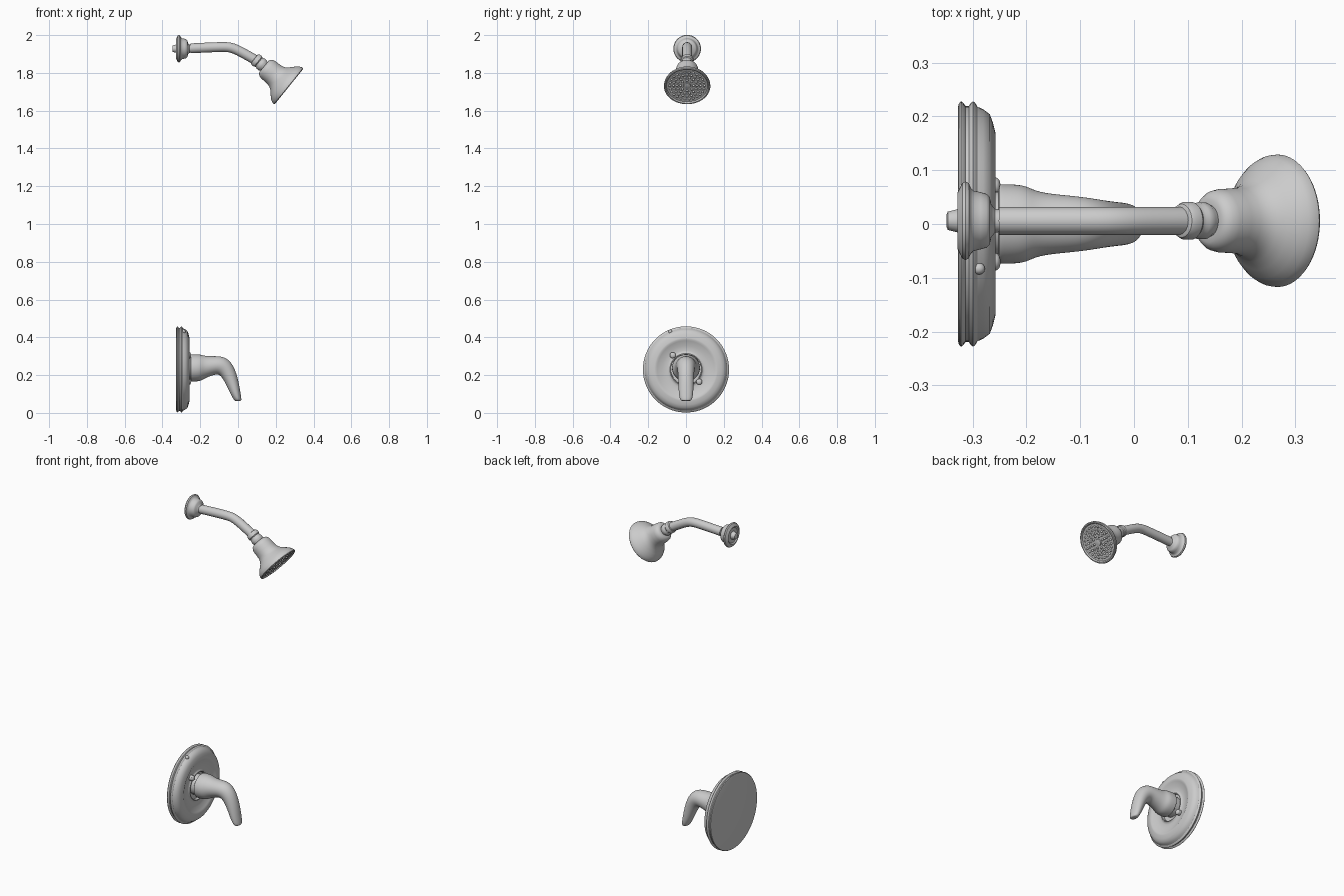
import bpy, bmesh, math
from mathutils import Vector, Matrix

if "Cube" in bpy.data.objects:
    bpy.data.objects.remove(bpy.data.objects["Cube"])

Y = 0.006                                   # shower assembly sits a hair off centre
HEAD = Vector((0.267, Y, 1.73))             # centre of spray face
HEAD_DIR = Vector((0.78, 0, -0.63)).normalized()
VALVE = Vector((0, 0, 0.23))
X = Vector((1, 0, 0))


def finish(name, bm, angle=35):
    bmesh.ops.recalc_face_normals(bm, faces=bm.faces)
    me = bpy.data.meshes.new(name)
    bm.to_mesh(me)
    bm.free()
    ob = bpy.data.objects.new(name, me)
    bpy.context.collection.objects.link(ob)
    bpy.ops.object.select_all(action='DESELECT')
    ob.select_set(True)
    bpy.context.view_layer.objects.active = ob
    bpy.ops.object.shade_smooth_by_angle(angle=math.radians(angle))
    return ob


def frame(origin, axis):
    return Matrix.Translation(origin) @ axis.to_track_quat('Z', 'Y').to_matrix().to_4x4()


def lathe(name, profile, origin, axis, segs=64):
    """Revolve (distance along axis, radius) points; both ends are capped."""
    bm = bmesh.new()
    rings = [[bm.verts.new((r * math.cos(2 * math.pi * i / segs),
                            r * math.sin(2 * math.pi * i / segs), t))
              for i in range(segs)] for t, r in profile]
    for a, b in zip(rings, rings[1:]):
        for i in range(segs):
            j = (i + 1) % segs
            bm.faces.new((a[i], a[j], b[j], b[i]))
    bm.faces.new(rings[0])
    bm.faces.new(rings[-1])
    bm.transform(frame(origin, axis))
    return finish(name, bm)


def bump(bm, matrix, radius, height):
    m = matrix @ Matrix.Diagonal((radius, radius, height, 1))
    bmesh.ops.create_uvsphere(bm, u_segments=12, v_segments=8, radius=1, matrix=m)


# wall flange
lathe("wall_flange", [(-0.348, 0.012), (-0.346, 0.017), (-0.33, 0.021), (-0.322, 0.024),
                      (-0.322, 0.045), (-0.328, 0.052), (-0.324, 0.06), (-0.319, 0.07),
                      (-0.313, 0.073), (-0.307, 0.07), (-0.303, 0.061), (-0.298, 0.056),
                      (-0.285, 0.053), (-0.274, 0.05), (-0.268, 0.044), (-0.265, 0.03),
                      (-0.258, 0.022), (-0.24, 0.02)], Vector((0, Y, 1.928)), X)

# bent shower arm
cu = bpy.data.curves.new("shower_arm", 'CURVE')
cu.dimensions = '3D'
cu.bevel_depth, cu.bevel_resolution = 0.026, 6
cu.use_fill_caps = True
path = [(-0.25, 1.93), (-0.17, 1.934), (-0.08, 1.938), (-0.03, 1.936), (0.02, 1.91), (0.1, 1.864)]
sp = cu.splines.new('NURBS')
sp.points.add(len(path) - 1)
for p, (x, z) in zip(sp.points, path):
    p.co = (x, Y, z, 1)
sp.order_u, sp.use_endpoint_u, sp.resolution_u = 4, True, 10
arm = bpy.data.objects.new("shower_arm", cu)
bpy.context.collection.objects.link(arm)

# swivel collar
lathe("swivel_collar", [(-0.232, 0.026), (-0.23, 0.031), (-0.222, 0.035), (-0.207, 0.035),
                        (-0.202, 0.031), (-0.194, 0.031), (-0.189, 0.034), (-0.175, 0.034),
                        (-0.168, 0.03), (-0.15, 0.03)], HEAD, HEAD_DIR)

# bell-shaped head with shallow recessed face
lathe("shower_head", [(-0.166, 0.028), (-0.166, 0.04), (-0.161, 0.049), (-0.151, 0.056),
                      (-0.137, 0.059), (-0.11, 0.06), (-0.09, 0.062), (-0.075, 0.067),
                      (-0.062, 0.076), (-0.048, 0.091), (-0.034, 0.106), (-0.02, 0.117),
                      (-0.009, 0.122), (0, 0.123), (0.004, 0.12), (0.004, 0.114),
                      (-0.003, 0.109), (-0.005, 0.08), (-0.006, 0.04), (-0.005, 0.02),
                      (0.0, 0.018), (0.002, 0.008)], HEAD, HEAD_DIR)

# spray nozzles in rings
bm = bmesh.new()
F = frame(HEAD, HEAD_DIR)
for radius, count in ((0.035, 8), (0.053, 14), (0.072, 20), (0.092, 26)):
    for i in range(count):
        a = 2 * math.pi * i / count
        bump(bm, F @ Matrix.Translation((radius * math.cos(a), radius * math.sin(a), -0.005)),
             0.0065, 0.008)
finish("spray_nozzles", bm)

# round wall plate: double beaded rim, dished front, central well
lathe("valve_plate", [(-0.327, 0.218), (-0.325, 0.225), (-0.321, 0.228), (-0.317, 0.225),
                      (-0.313, 0.219), (-0.307, 0.219), (-0.303, 0.225), (-0.299, 0.228),
                      (-0.295, 0.225), (-0.291, 0.218), (-0.28, 0.213), (-0.268, 0.204),
                      (-0.262, 0.188), (-0.257, 0.168), (-0.257, 0.16), (-0.261, 0.152),
                      (-0.27, 0.125), (-0.274, 0.1), (-0.272, 0.09), (-0.267, 0.085),
                      (-0.267, 0.081), (-0.285, 0.08), (-0.285, 0.05)], VALVE, X, 96)

# plate screws and rim stop
bm = bmesh.new()
for y, z in ((-0.07, 0.305), (0.07, 0.165)):
    m = frame(Vector((-0.266, y, z)), X)
    bmesh.ops.create_cone(bm, cap_ends=True, segments=24, radius1=0.016, radius2=0.016,
                          depth=0.02, matrix=m)
    bump(bm, m @ Matrix.Translation((0, 0, 0.01)), 0.016, 0.008)
bump(bm, frame(Vector((-0.288, -0.083, 0.43)), X), 0.011, 0.011)
finish("plate_screws", bm)

# lever handle: loft of (top x, top z, bottom x, bottom z, half width)
lathe("handle_spindle", [(-0.29, 0.06), (-0.24, 0.06)], Vector((0, 0, 0.237)), X, 48)
sections = [(-0.252, 0.305, -0.252, 0.171, 0.07), (-0.25, 0.311, -0.25, 0.165, 0.075),
            (-0.24, 0.311, -0.24, 0.165, 0.075), (-0.205, 0.311, -0.205, 0.166, 0.074),
            (-0.188, 0.306, -0.185, 0.176, 0.064), (-0.165, 0.301, -0.165, 0.187, 0.058),
            (-0.12, 0.301, -0.13, 0.2, 0.054), (-0.07, 0.299, -0.105, 0.205, 0.05),
            (-0.026, 0.26, -0.085, 0.19, 0.044), (0.0, 0.185, -0.06, 0.143, 0.041),
            (0.012, 0.115, -0.037, 0.093, 0.039), (0.019, 0.072, -0.021, 0.069, 0.033),
            (0.017, 0.062, -0.016, 0.062, 0.022)]
bm = bmesh.new()
N = 20
rings = []
for tx, tz, bx, bz, w in sections:
    c = Vector(((tx + bx) / 2, 0, (tz + bz) / 2))
    up = Vector((tx, 0, tz)) - c
    rings.append([bm.verts.new(c + up * math.cos(2 * math.pi * i / N)
                               + Vector((0, w * math.sin(2 * math.pi * i / N), 0)))
                  for i in range(N)])
for a, b in zip(rings, rings[1:]):
    for i in range(N):
        j = (i + 1) % N
        bm.faces.new((a[i], a[j], b[j], b[i]))
bm.faces.new(rings[0])
bm.faces.new(rings[-1])
handle = finish("lever_handle", bm, 180)
handle.modifiers.new("smooth", 'SUBSURF').levels = 2
handle.modifiers["smooth"].render_levels = 2
